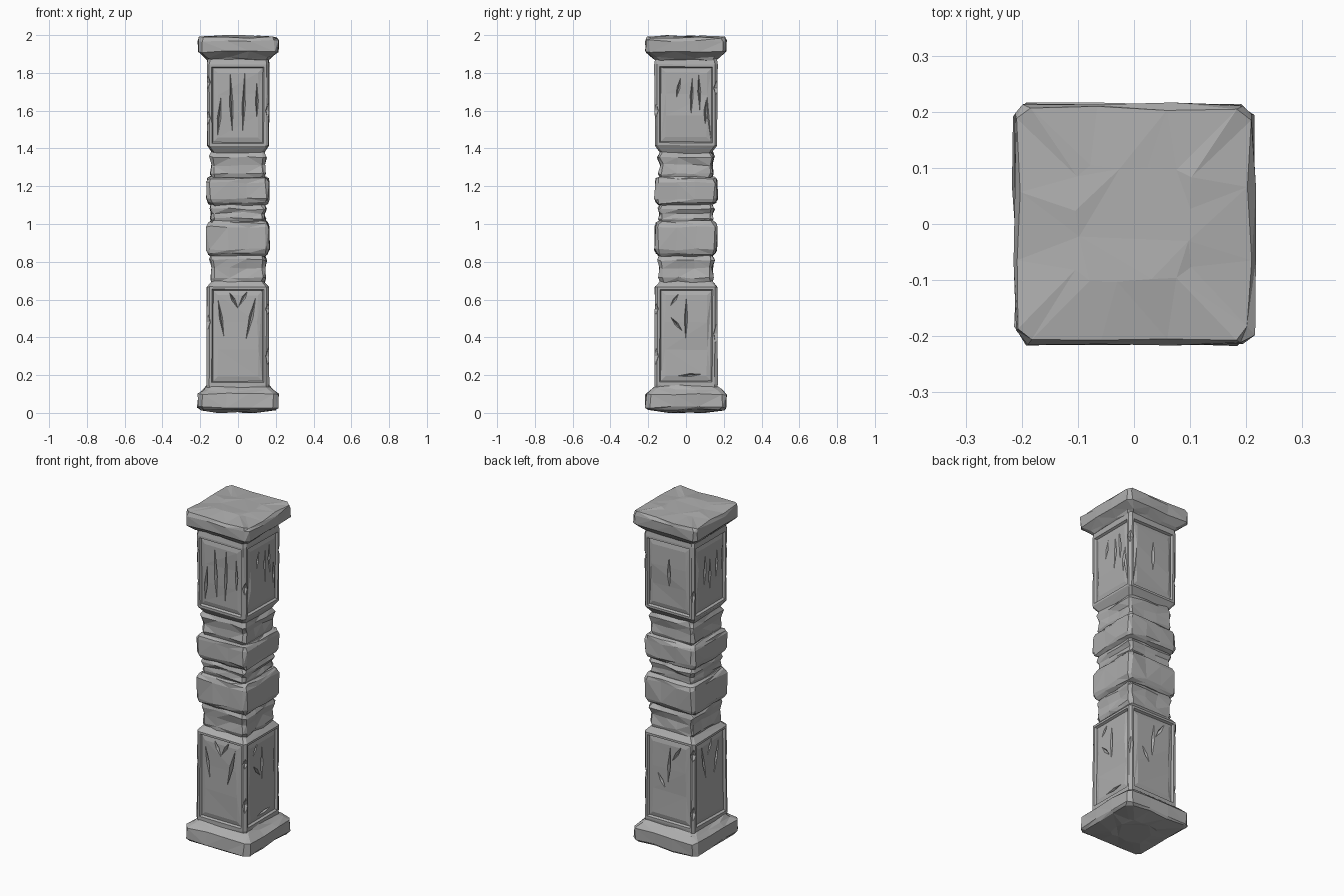
import bpy, bmesh, math, random
from math import radians
from mathutils import Matrix, Vector

random.seed(4)
cube = bpy.data.objects.get("Cube")
if cube:
    bpy.data.objects.remove(cube, do_unlink=True)

stone = bpy.data.materials.new("grey stone")
stone.use_nodes = True
GREY = (0.42, 0.42, 0.42, 1)
stone.diffuse_color = GREY
stone.node_tree.nodes["Principled BSDF"].inputs["Base Color"].default_value = GREY


def make_object(name, bm):
    bmesh.ops.recalc_face_normals(bm, faces=bm.faces)
    mesh = bpy.data.meshes.new(name)
    bm.to_mesh(mesh)
    bm.free()
    mesh.materials.append(stone)
    obj = bpy.data.objects.new(name, mesh)
    bpy.context.collection.objects.link(obj)
    return obj


def ring_points(half, chamfer, segments):
    """Square outline with cut corners and extra points along each side."""
    points = []
    for side in range(4):
        turn = Matrix.Rotation(side * math.pi / 2, 3, 'Z')
        for i in range(segments + 1):
            u = (half - chamfer) * (2 * i / segments - 1)
            points.append(turn @ Vector((u, -half, 0)))
    return points


def loft(rings, chamfer, segments, rough):
    """Stack of (height, half width) outlines, roughened by hand-like jitter."""
    bm = bmesh.new()
    loops = []
    for z, half in rings:
        loop = []
        for p in ring_points(half, min(chamfer, half * 0.3), segments):
            shake = [random.uniform(-rough, rough) for _ in range(3)]
            loop.append(bm.verts.new(p + Vector((shake[0], shake[1], z + shake[2]))))
        loops.append(loop)
    count = len(loops[0])
    for low, high in zip(loops, loops[1:]):
        for i in range(count):
            j = (i + 1) % count
            bm.faces.new((low[i], low[j], high[j], high[i]))
    bm.faces.new(loops[0][::-1])
    bm.faces.new(loops[-1])
    return bm


def rough_block(name, rings, chamfer=0.018, segments=3, rough=0.006):
    bm = loft(rings, chamfer, segments, rough)
    bmesh.ops.triangulate(bm, faces=bm.faces, quad_method='SHORT_EDGE')
    return make_object(name, bm)


def wedge(bm, side, u, z, depth, size, tilt=0):
    """Octahedral chisel mark on one side; size is half width, depth, length."""
    place = (Matrix.Rotation(radians(side), 4, 'Z')
             @ Matrix.Translation((u, -depth, z))
             @ Matrix.Rotation(radians(tilt), 4, 'Y')
             @ Matrix.Diagonal((*size, 1)))
    bmesh.ops.create_uvsphere(bm, u_segments=4, v_segments=2, radius=1, matrix=place)


def panelled_shaft(name, rings, marks, chips):
    bm = loft(rings, 0.014, 1, 0.003)
    bmesh.ops.recalc_face_normals(bm, faces=bm.faces)
    # sunken panel with a sloped border on every side
    sides = [f for f in bm.faces if f.calc_area() > 0.1 and abs(f.normal.z) < 0.3]
    bmesh.ops.inset_individual(bm, faces=sides, thickness=0.018, depth=0)
    bmesh.ops.inset_individual(bm, faces=sides, thickness=0.009, depth=-0.013)
    # slightly swollen, hand-cut panel surface
    bmesh.ops.inset_individual(bm, faces=sides, thickness=0.035, depth=0.006)
    edges = list({e for f in sides for e in f.edges if e.calc_length() > 0.25})
    cut = bmesh.ops.subdivide_edges(bm, edges=edges, cuts=2, use_grid_fill=True)
    for v in cut["geom_inner"]:
        if isinstance(v, bmesh.types.BMVert):
            v.co += Vector([random.uniform(-0.006, 0.006) for _ in range(3)])
    bmesh.ops.triangulate(bm, faces=bm.faces)
    shaft = make_object(name, bm)

    # chisel marks and broken corners
    tools = bmesh.new()
    for side, u, z, length, tilt in marks:
        wedge(tools, side, u, z, 0.163, (0.011, 0.026, length), tilt)
    for corner, z, length in chips:
        wedge(tools, corner, 0, z, 0.232, (0.03, 0.022, length), 4)
    cutter = make_object(name + "_cutter", tools)
    cutter.hide_render = True
    mod = shaft.modifiers.new("chisel", 'BOOLEAN')
    mod.operation, mod.solver, mod.object = 'DIFFERENCE', 'EXACT', cutter
    mod.use_self = True
    bpy.context.view_layer.update()
    result = bpy.data.meshes.new_from_object(
        shaft.evaluated_get(bpy.context.evaluated_depsgraph_get()))
    shaft.modifiers.clear()
    shaft.data = result
    bpy.data.objects.remove(cutter, do_unlink=True)


# Base slab and top cap
rough_block("base_slab", [(0.003, 0.1), (0.018, 0.2), (0.03, 0.213), (0.1, 0.212),
                          (0.125, 0.185), (0.145, 0.16)], 0.025, 3, 0.005)
rough_block("top_cap", [(1.865, 0.16), (1.88, 0.175), (1.912, 0.211), (1.97, 0.214),
                        (1.988, 0.205), (1.995, 0.1)], 0.02, 3, 0.005)

# Lower shaft: V-shaped gouges and splits
FRONT, RIGHT, BACK, LEFT = 0, 90, 180, 270
panelled_shaft(
    "lower_shaft",
    [(0.12, 0.163), (0.15, 0.166), (0.665, 0.166), (0.7, 0.135)],
    [(FRONT, -0.09, 0.5, 0.12, -9), (FRONT, 0.07, 0.51, 0.13, 13),
     (FRONT, -0.025, 0.6, 0.06, -28), (FRONT, 0.03, 0.61, 0.06, 30),
     (RIGHT, 0.0, 0.5, 0.14, 1), (RIGHT, -0.05, 0.47, 0.06, -40),
     (RIGHT, 0.02, 0.2, 0.08, 86), (RIGHT, -0.06, 0.6, 0.05, 35),
     (BACK, 0.0, 0.5, 0.13, 4), (BACK, 0.05, 0.58, 0.07, 32),
     (BACK, -0.05, 0.4, 0.06, -30),
     (LEFT, -0.06, 0.52, 0.12, -12), (LEFT, 0.06, 0.52, 0.12, 14),
     (LEFT, 0.0, 0.6, 0.06, 25)],
    [(45, 0.3, 0.07), (45, 0.55, 0.05), (135, 0.42, 0.08),
     (225, 0.25, 0.06), (225, 0.6, 0.05), (315, 0.48, 0.07)])

# Upper shaft: long upright grooves
panelled_shaft(
    "upper_shaft",
    [(1.375, 0.135), (1.415, 0.165), (1.845, 0.166), (1.885, 0.16)],
    [(FRONT, -0.035, 1.63, 0.18, -2), (FRONT, 0.03, 1.63, 0.18, 2),
     (FRONT, -0.1, 1.56, 0.12, 5), (FRONT, 0.1, 1.65, 0.12, 0),
     (RIGHT, 0.03, 1.68, 0.11, 2), (RIGHT, 0.07, 1.7, 0.11, -2),
     (RIGHT, 0.105, 1.6, 0.08, 3), (RIGHT, -0.04, 1.72, 0.07, 12),
     (BACK, 0.0, 1.65, 0.11, 0),
     (LEFT, -0.05, 1.66, 0.13, 2), (LEFT, 0.0, 1.62, 0.12, -3),
     (LEFT, 0.06, 1.66, 0.12, 3)],
    [(45, 1.6, 0.06), (135, 1.72, 0.05), (225, 1.55, 0.07),
     (315, 1.56, 0.06), (315, 1.75, 0.05)])

# Wide middle blocks
for name, low, high in (("lower_wide_block", 0.83, 1.015), ("upper_wide_block", 1.1, 1.25)):
    rough_block(name, [(low, 0.14), (low + 0.012, 0.157), (low + 0.035, 0.164),
                       (high - 0.03, 0.164), (high - 0.01, 0.158), (high, 0.145)], 0.016)

# Narrow waisted blocks between them
for name, low, high in (("lower_neck", 0.69, 0.84), ("middle_neck", 1.005, 1.11),
                        ("upper_neck", 1.24, 1.385)):
    mid = (low + high) / 2
    rough_block(name, [(low, 0.136), (low + 0.025, 0.144), (mid, 0.139),
                       (high - 0.03, 0.149), (high, 0.136)], 0.014)
